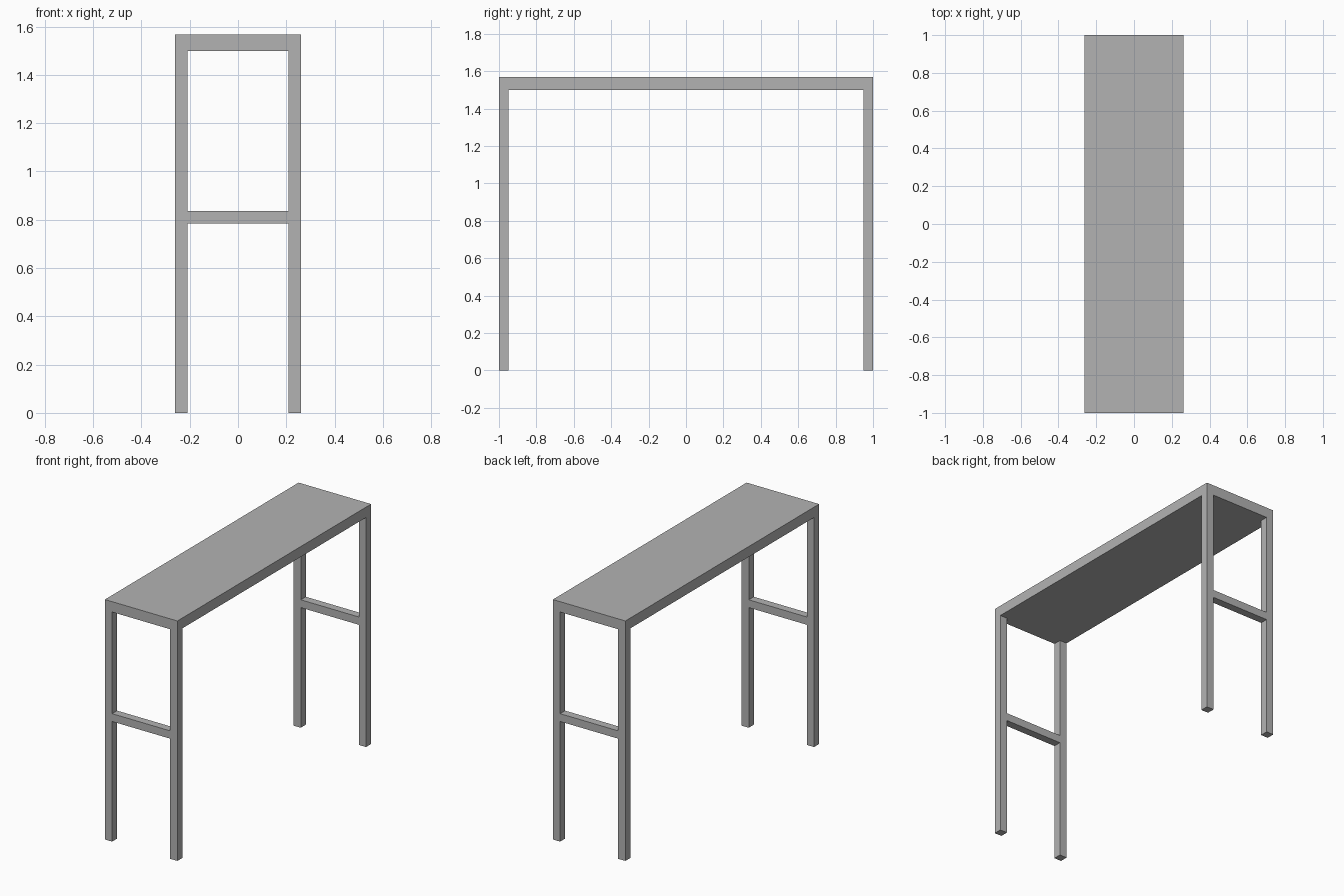
import bpy
from mathutils import Matrix, Vector
import bmesh

cube = bpy.data.objects.get("Cube")
if cube:
    bpy.data.objects.remove(cube, do_unlink=True)

# Single plain grey finish
GREY = (0.45, 0.45, 0.45, 1.0)
grey = bpy.data.materials.new("plain_grey")
grey.use_nodes = True
grey.diffuse_color = GREY
grey.node_tree.nodes["Principled BSDF"].inputs["Base Color"].default_value = GREY

HALF_X, HALF_Y, HEIGHT = 0.262, 1.0, 1.568
TOP_UNDERSIDE = 1.5
LEG = 0.052
RAIL_LOW, RAIL_HIGH = 0.785, 0.836


def box(name, low, high):
    """Flat-shaded box between two opposite corners."""
    low, high = Vector(low), Vector(high)
    bm = bmesh.new()
    place = Matrix.Translation((low + high) / 2) @ Matrix.Diagonal((*(high - low), 1))
    bmesh.ops.create_cube(bm, size=1, matrix=place)
    mesh = bpy.data.meshes.new(name)
    bm.to_mesh(mesh)
    bm.free()
    mesh.materials.append(grey)
    obj = bpy.data.objects.new(name, mesh)
    bpy.context.collection.objects.link(obj)
    return obj


# Table top
box("table_top", (-HALF_X, -HALF_Y, TOP_UNDERSIDE), (HALF_X, HALF_Y, HEIGHT))

# Each end has two legs and a cross rail flush with them
for end, y in (("front", -HALF_Y), ("back", HALF_Y - LEG)):
    for side, x in (("right", -HALF_X), ("left", HALF_X - LEG)):
        box(f"{end}_{side}_leg", (x, y, 0), (x + LEG, y + LEG, TOP_UNDERSIDE))
    box(f"{end}_cross_rail", (LEG - HALF_X, y, RAIL_LOW),
        (HALF_X - LEG, y + LEG, RAIL_HIGH))
